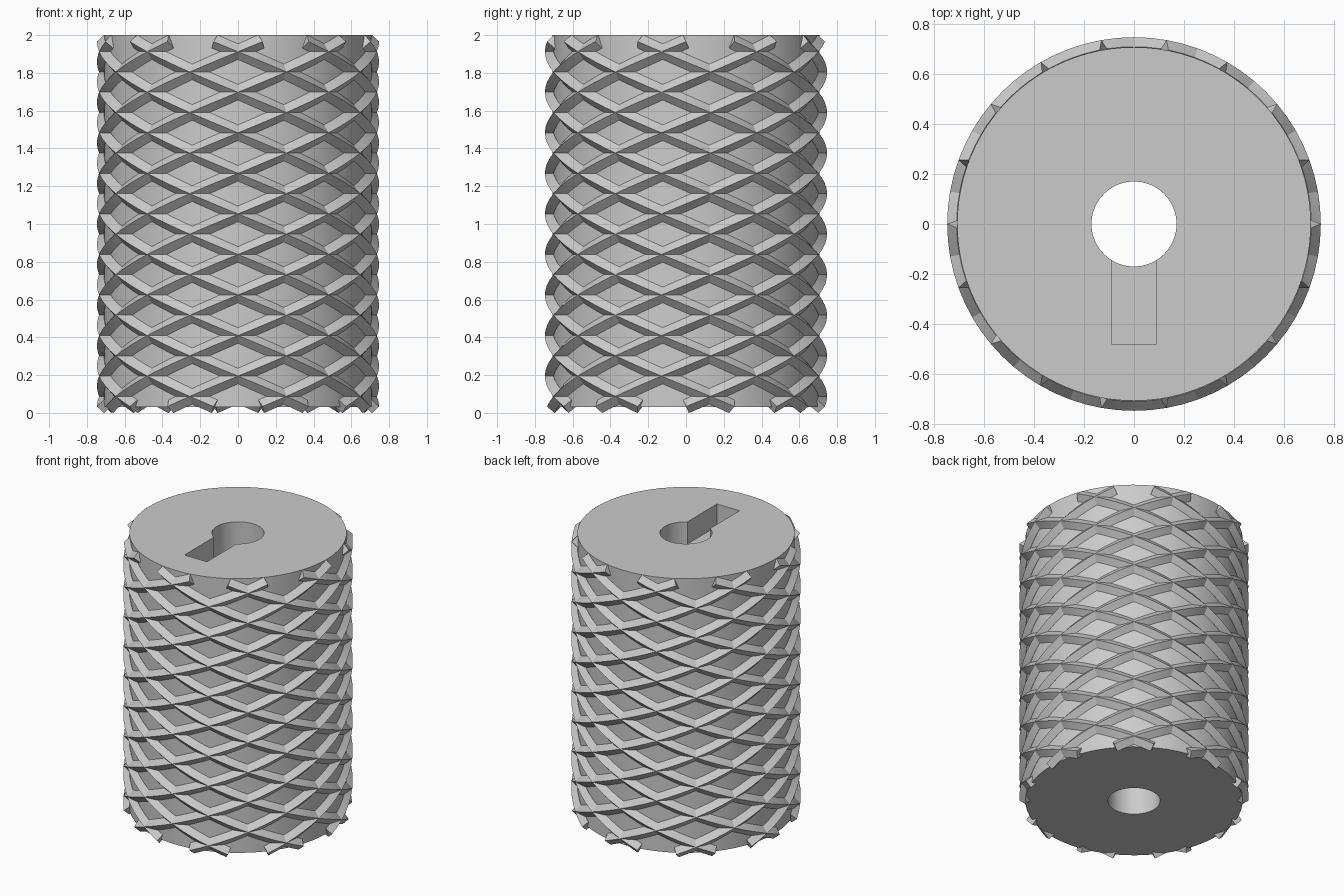
import bpy
import bmesh
from math import sin, cos, pi, radians, atan2
from mathutils import Vector

if "Cube" in bpy.data.objects:
    bpy.data.objects.remove(bpy.data.objects["Cube"], do_unlink=True)

BOTTOM, TOP = 0.03, 2.0       # roller body
RADIUS, BORE = 0.707, 0.17
RIB_RADIUS, RIB_HALF = 0.709, 0.038
RIB_START, RIB_END = 0.034, 1.966
STARTS, STEPS = 9, 72         # ribs per hand, segments per turn

grey = bpy.data.materials.new("plain grey")
grey.use_nodes = True
grey.diffuse_color = (0.6, 0.6, 0.6, 1)
grey.node_tree.nodes["Principled BSDF"].inputs["Base Color"].default_value = (0.6, 0.6, 0.6, 1)


def finish(obj):
    bpy.ops.object.select_all(action='DESELECT')
    obj.select_set(True)
    bpy.context.view_layer.objects.active = obj
    bpy.ops.object.shade_smooth_by_angle(angle=radians(30))


def make_object(name, bm):
    bmesh.ops.recalc_face_normals(bm, faces=bm.faces)
    mesh = bpy.data.meshes.new(name)
    bm.to_mesh(mesh)
    bm.free()
    mesh.materials.append(grey)
    obj = bpy.data.objects.new(name, mesh)
    bpy.context.collection.objects.link(obj)
    return obj


def cylinder(name, radius, low, high, segments):
    bm = bmesh.new()
    bmesh.ops.create_cone(bm, cap_ends=True, segments=segments, radius1=radius,
                          radius2=radius, depth=high - low)
    bmesh.ops.translate(bm, verts=bm.verts, vec=(0, 0, (low + high) / 2))
    return make_object(name, bm)


def box(name, low, high):
    bm = bmesh.new()
    bmesh.ops.create_cube(bm, size=1)
    low, high = Vector(low), Vector(high)
    bmesh.ops.scale(bm, verts=bm.verts, vec=high - low)
    bmesh.ops.translate(bm, verts=bm.verts, vec=(low + high) / 2)
    return make_object(name, bm)


def cut(obj, cutter):
    cutter.hide_render = True
    mod = obj.modifiers.new("cut", 'BOOLEAN')
    mod.operation, mod.solver, mod.object = 'DIFFERENCE', 'EXACT', cutter
    bpy.context.view_layer.objects.active = obj
    bpy.ops.object.modifier_apply(modifier=mod.name)
    bpy.data.objects.remove(cutter, do_unlink=True)


def add_rib(bm, start, hand):
    """Sweep a diamond section once around the body along a helix."""
    pitch = atan2(RIB_END - RIB_START, 2 * pi * RIB_RADIUS)
    rings = []
    for i in range(STEPS + 1):
        t = i / STEPS
        a = hand * (start + 2 * pi * t)
        out = Vector((sin(a), -cos(a), 0))
        around = Vector((cos(a), sin(a), 0)) * hand
        up = Vector((0, 0, cos(pitch))) - around * sin(pitch)
        centre = out * RIB_RADIUS + Vector((0, 0, RIB_START + t * (RIB_END - RIB_START)))
        rings.append([bm.verts.new(centre + d * RIB_HALF) for d in (out, up, -out, -up)])
    for r, s in zip(rings, rings[1:]):
        for k in range(4):
            n = (k + 1) % 4
            bm.faces.new((r[k], r[n], s[n], s[k]))
    bm.faces.new(rings[0])
    bm.faces.new(rings[-1])


# Body with a through bore and a shallow key slot in the top
body = cylinder("roller_body", RADIUS, BOTTOM, TOP, 96)
cut(body, cylinder("bore_cutter", BORE, -0.5, 2.5, 64))
cut(body, box("slot_cutter", (-0.09, -0.48, TOP - 0.16), (0.09, -0.05, TOP + 0.2)))
finish(body)

# Crossing left-hand and right-hand helical ribs
for name, hand in (("right_hand_ribs", 1), ("left_hand_ribs", -1)):
    bm = bmesh.new()
    for n in range(STARTS):
        add_rib(bm, radians(10) + n * 2 * pi / STARTS, hand)
    finish(make_object(name, bm))
